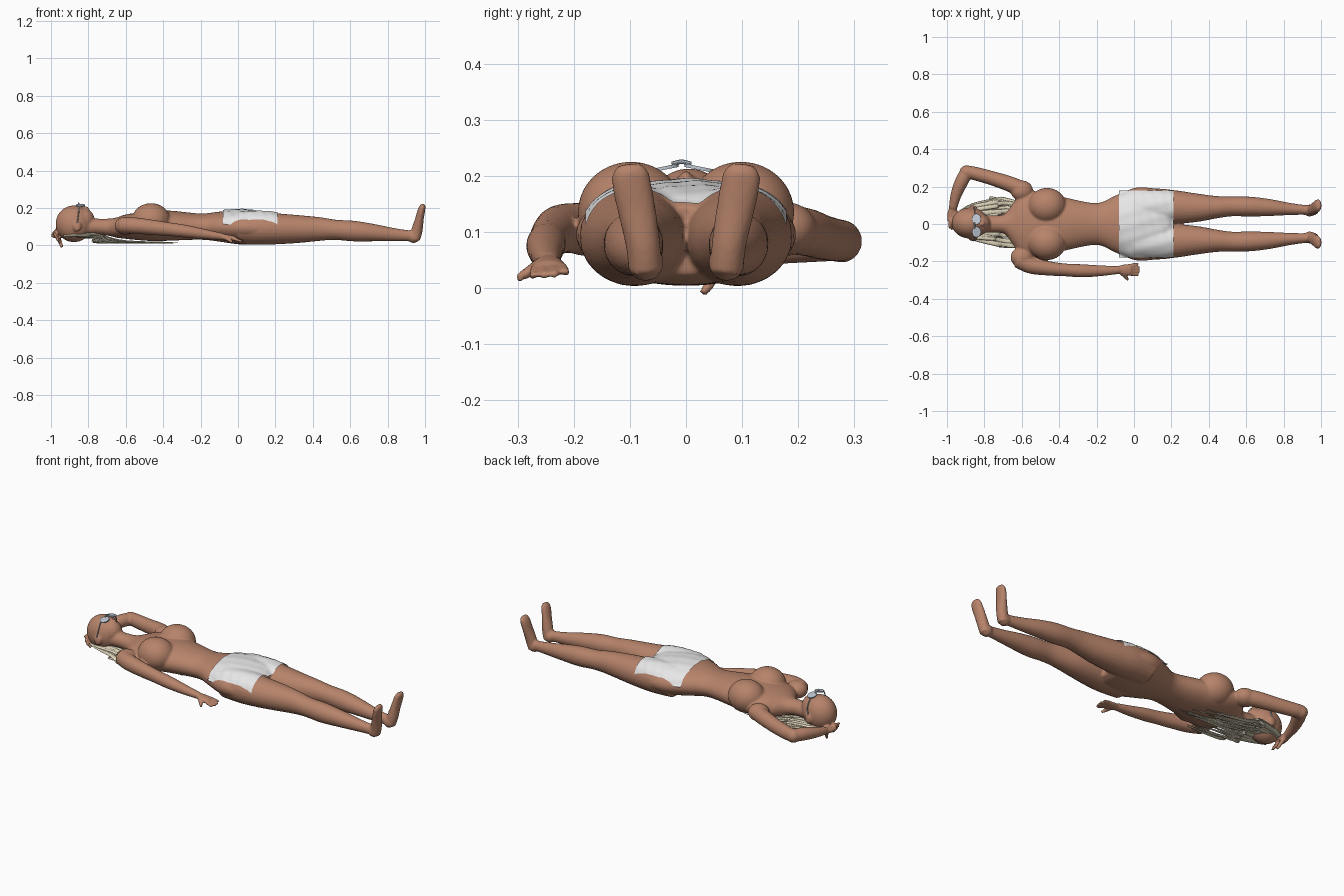
import bpy, bmesh, math, random
from mathutils import Vector, Matrix
from mathutils.bvhtree import BVHTree

if "Cube" in bpy.data.objects:
    bpy.data.objects.remove(bpy.data.objects["Cube"])

random.seed(4)


def material(name, rgb):
    m = bpy.data.materials.new(name)
    m.diffuse_color = (*rgb, 1)
    m.use_nodes = True
    m.node_tree.nodes["Principled BSDF"].inputs["Base Color"].default_value = m.diffuse_color
    return m


SKIN = material("warm skin", (0.47, 0.228, 0.145))
WHITE = material("white cloth", (0.8, 0.8, 0.8))
HAIR = material("pale blond", (0.74, 0.67, 0.5))
LENS = material("pale steel", (0.52, 0.57, 0.64))


def finish(name, bm, mat):
    bmesh.ops.recalc_face_normals(bm, faces=bm.faces)
    me = bpy.data.meshes.new(name)
    bm.to_mesh(me)
    bm.free()
    me.materials.append(mat)
    me.shade_smooth()
    ob = bpy.data.objects.new(name, me)
    bpy.context.collection.objects.link(ob)
    return ob


def spline(rows, sub):
    """Catmull-Rom through rows of numbers."""
    out = []
    n = len(rows)
    for i in range(n - 1):
        p = [rows[max(i - 1, 0)], rows[i], rows[i + 1], rows[min(i + 2, n - 1)]]
        for s in range(sub):
            t = s / sub
            out.append([0.5 * (2 * b + (c - a) * t + (2 * a - 5 * b + 4 * c - d) * t * t
                               + (3 * b - a - 3 * c + d) * t ** 3) for a, b, c, d in zip(*p)])
    return out + [list(rows[-1])]


def tube(bm, rows, up=(0, 0, 1), seg=24, sub=5):
    """Loft of ellipses; each row is x, y, z, half width, half thickness."""
    rows = spline(rows, sub)
    up = Vector(up)
    rings = []
    for i, r in enumerate(rows):
        t = Vector(rows[min(i + 1, len(rows) - 1)][:3]) - Vector(rows[max(i - 1, 0)][:3])
        side = t.cross(up).normalized()
        nrm = side.cross(t).normalized()
        c = Vector(r[:3])
        rings.append([bm.verts.new(c + side * r[3] * math.cos(a) + nrm * r[4] * math.sin(a))
                      for a in (2 * math.pi * k / seg for k in range(seg))])
    for a, b in zip(rings, rings[1:]):
        for k in range(seg):
            j = (k + 1) % seg
            bm.faces.new((a[k], a[j], b[j], b[k]))
    bm.faces.new(rings[0])
    bm.faces.new(rings[-1])


def ball(bm, c, r):
    bmesh.ops.create_uvsphere(bm, u_segments=32, v_segments=20, radius=1,
                              matrix=Matrix.Translation(c) @ Matrix.Diagonal((*r, 1)))


def hand(bm, wrist, along, across, thumb_side):
    """Palm, four fingers and a thumb."""
    w, d, s = Vector(wrist), Vector(along).normalized(), Vector(across).normalized()
    p = w + d * 0.075
    tube(bm, [(*w, .02, .017), (*(w + d * .04), .03, .016), (*p, .031, .013)])
    for k in range(4):
        base = p - d * .01 + s * (k - 1.5) * .015
        tip = base + d * (.062 - .008 * abs(k - 1.5)) + s * (k - 1.5) * .006 - Vector((0, 0, .008))
        tube(bm, [(*base, .0095, .0095), (*base.lerp(tip, .5), .009, .009), (*tip, .007, .007)], seg=10, sub=3)
    a = w + d * .025 + s * thumb_side * .015
    b = a + d * .035 + s * thumb_side * .04 - Vector((0, 0, .015))
    tube(bm, [(*a, .014, .012), (*a.lerp(b, .5), .011, .011), (*b, .008, .008)], seg=10, sub=3)


# body: torso and neck
bm = bmesh.new()
tube(bm, [(-.85, 0, .1, .05, .05), (-.76, 0, .1, .046, .043), (-.69, 0, .097, .055, .046),
          (-.64, 0, .095, .12, .056), (-.58, 0, .1, .175, .068), (-.46, 0, .103, .165, .08),
          (-.36, 0, .105, .14, .08), (-.2, 0, .1, .112, .07), (-.1, 0, .1, .152, .08),
          (0, 0, .097, .192, .091), (.08, 0, .093, .194, .089), (.16, 0, .088, .178, .08),
          (.2, 0, .085, .15, .06)], seg=40)
# head: cranium, jaw and nose
ball(bm, (-.877, .005, .115), (.098, .083, .098))
ball(bm, (-.825, 0, .135), (.058, .056, .063))
ball(bm, (-.815, 0, .192), (.02, .012, .018))
for s in (1, -1):
    # chest, shoulders and ears
    ball(bm, (-.465, s * .098, .135), (.103, .095, .09))
    ball(bm, (-.6, s * .178, .105), (.06, .055, .048))
    ball(bm, (-.86, s * .085 + .004, .1), (.022, .01, .028))
    # leg
    tube(bm, [(.0, s * .09, .092, .095, .085), (.12, s * .092, .091, .098, .088),
              (.22, s * .09, .088, .09, .082), (.33, s * .087, .087, .077, .074),
              (.44, s * .09, .087, .06, .063), (.52, s * .094, .083, .053, .054),
              (.62, s * .093, .076, .053, .055), (.72, s * .088, .068, .046, .047),
              (.82, s * .081, .058, .034, .037), (.9, s * .076, .052, .027, .03),
              (.945, s * .074, .05, .027, .03)])
    # foot
    ball(bm, (.938, s * .072, .046), (.032, .032, .034))
    tube(bm, [(.945, s * .072, .03, .03, .028), (.957, s * .077, .08, .031, .03),
              (.97, s * .088, .14, .034, .023), (.98, s * .097, .185, .035, .02),
              (.987, s * .099, .208, .031, .016), (.988, s * .1, .221, .018, .009)], up=(1, 0, 0))
# resting arm
tube(bm, [(-.62, -.19, .107, .045, .045), (-.55, -.222, .105, .044, .044), (-.45, -.238, .095, .038, .04),
          (-.36, -.246, .085, .034, .036), (-.28, -.25, .075, .035, .034), (-.18, -.25, .06, .029, .027),
          (-.08, -.246, .046, .021, .018)])
hand(bm, (-.09, -.246, .045), (1, .02, -.12), (0, -1, -.1), 1)
# arm folded behind the head
tube(bm, [(-.58, .175, .105, .045, .044), (-.66, .212, .1, .042, .043), (-.76, .245, .09, .038, .04),
          (-.85, .27, .085, .036, .038), (-.895, .28, .085, .033, .036)])
ball(bm, (-.895, .277, .083), (.038, .037, .038))
tube(bm, [(-.89, .285, .083, .033, .034), (-.92, .23, .082, .036, .036), (-.95, .16, .072, .03, .03),
          (-.968, .085, .06, .022, .022)])
hand(bm, (-.968, .09, .058), (-.02, -1, -.1), (-.6, 0, 1), -1)
body = finish("body", bm, SKIN)

# fuse the body parts into one smooth skin
rm = body.modifiers.new("fuse", 'REMESH')
rm.mode, rm.voxel_size = 'VOXEL', .006
sm = body.modifiers.new("soften", 'SMOOTH')
sm.factor, sm.iterations = .5, 4
fused = bpy.data.meshes.new_from_object(body.evaluated_get(bpy.context.evaluated_depsgraph_get()))
body.modifiers.clear()
body.data = fused
fused.materials.clear()
fused.materials.append(SKIN)
fused.shade_smooth()

# cloth draped over the hips
tree = BVHTree.FromPolygons([v.co for v in fused.vertices], [tuple(p.vertices) for p in fused.polygons])
bm = bmesh.new()
NX, NY = 36, 48
grid = []
for i in range(NX + 1):
    x = -.08 + .292 * i / NX
    row = []
    for j in range(NY + 1):
        y = -.179 + .358 * j / NY
        hit = tree.ray_cast(Vector((x, y, 1)), Vector((0, 0, -1)))[0]
        z = max(hit.z if hit else 0, .105)
        if abs(y) < .06:
            z = max(z, .145)
        z += .007 + .0018 * math.sin(45 * x + 60 * y) * math.sin(70 * x - 25 * y)
        row.append(bm.verts.new((x, y, z)))
    grid.append(row)
for a, b in zip(grid, grid[1:]):
    for j in range(NY):
        bm.faces.new((a[j], b[j], b[j + 1], a[j + 1]))
finish("hip_cloth", bm, WHITE)

# long hair fanned out under the back
bm = bmesh.new()
N = 44
for k in range(N):
    f = 2 * k / (N - 1) - 1
    end = -.3 - .3 * random.random() - .12 * abs(f)
    j = random.uniform(-.012, .012)
    h = random.uniform(0, .025)
    mid = (-.88 + end) / 2
    tube(bm, [(-.93, f * .055 + .01, .05, .008, .006), (-.86, f * .088 + .012, .045 + h * .6, .012, .005),
              (-.74, f * .115 + .018 + j, .035 + h, .012, .004),
              (mid, f * .122 + .015 + j, .016 + h * .4, .011, .0035),
              (end, f * .1 - .005 + 2 * j, .01 + h * .3, .002, .0015)], seg=8, sub=4)
finish("hair", bm, HAIR)

# sunglasses: tilted lenses, bridge and temples
bm = bmesh.new()
for s in (1, -1):
    m = Matrix.Translation((-.842, -.008 + s * .034, .213)) @ Matrix.Rotation(-s * .2, 4, 'X') \
        @ Matrix.Diagonal((.024, .029, 1, 1))
    bmesh.ops.create_cone(bm, cap_ends=True, segments=28, radius1=1, radius2=1, depth=.006, matrix=m)
    tube(bm, [(-.85, -.008 + s * .06, .207, .003, .003), (-.852, s * .083, .17, .003, .003),
              (-.86, s * .09, .12, .003, .003)], up=(1, 0, 0), seg=8)
tube(bm, [(-.85, -.025, .221, .004, .004), (-.852, -.008, .225, .004, .004), (-.85, .009, .221, .004, .004)], seg=8)
glasses = finish("sunglasses", bm, LENS)
glasses.data.set_sharp_from_angle(angle=math.radians(40))
